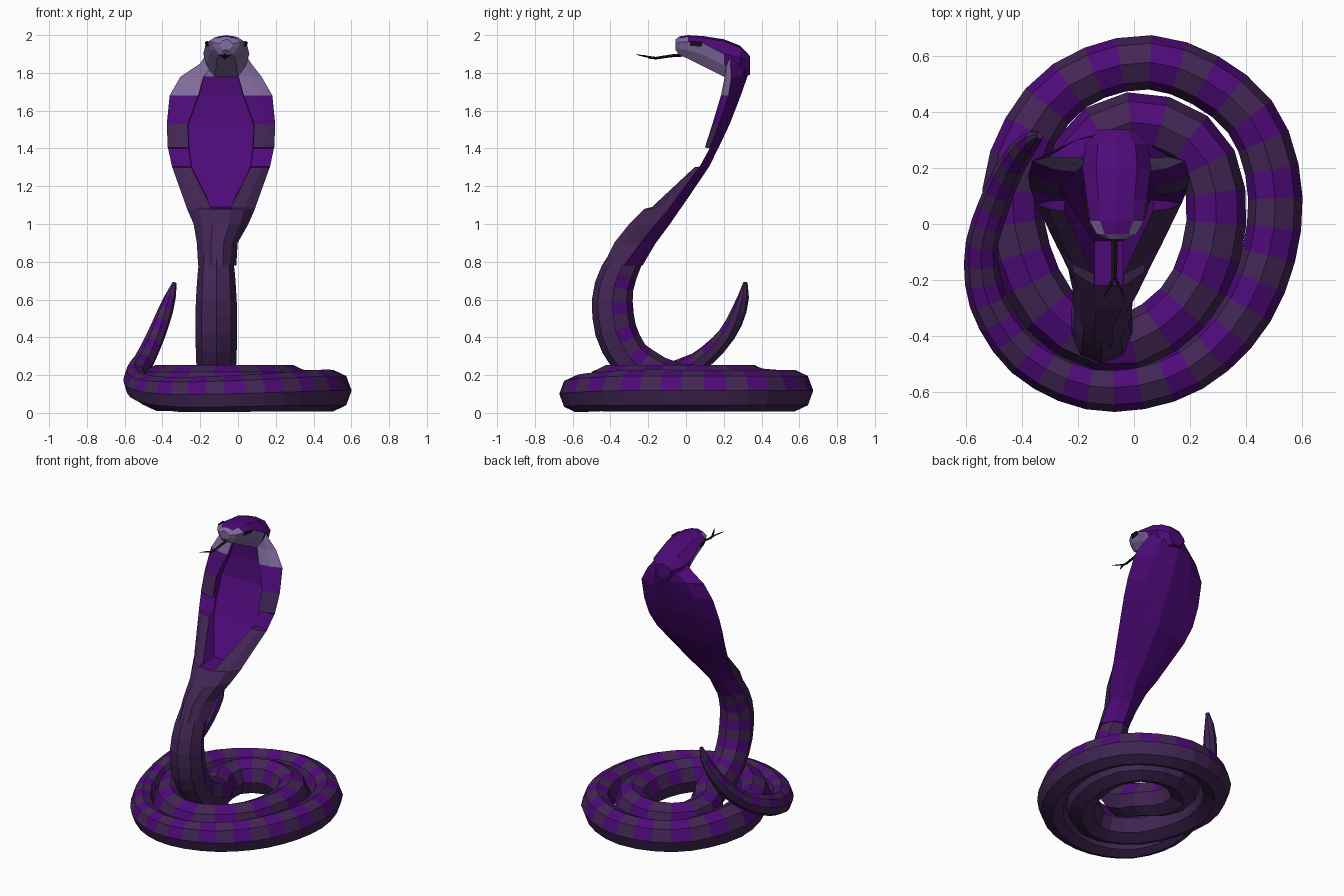
import bpy, bmesh, math
from mathutils import Vector

if "Cube" in bpy.data.objects:
    bpy.data.objects.remove(bpy.data.objects["Cube"], do_unlink=True)


def material(name, rgb):
    m = bpy.data.materials.new(name)
    m.use_nodes = True
    m.diffuse_color = (*rgb, 1)
    m.node_tree.nodes["Principled BSDF"].inputs["Base Color"].default_value = (*rgb, 1)
    m.node_tree.nodes["Principled BSDF"].inputs["Roughness"].default_value = 0.8
    return m


MATS = [material("violet", (0.076, 0.003, 0.19)),
        material("dusky_plum", (0.055, 0.019, 0.09)),
        material("pale_lavender", (0.22, 0.15, 0.34)),
        material("near_black", (0.012, 0.006, 0.006))]
VIOLET, PLUM, LAVENDER, BLACK = range(4)


def loft(name, rings, colour):
    """Skin closed rings; colour(ring index, side index) picks the material."""
    bm = bmesh.new()
    rows = [[bm.verts.new(p) for p in ring] for ring in rings]
    n = len(rows[0])
    for i in range(len(rows) - 1):
        for j in range(n):
            k = (j + 1) % n
            f = bm.faces.new((rows[i][j], rows[i][k], rows[i + 1][k], rows[i + 1][j]))
            f.material_index = colour(i, j)
    for i, row in ((0, rows[0]), (len(rows) - 2, rows[-1])):
        bm.faces.new(row).material_index = colour(i, n // 2)
    bmesh.ops.recalc_face_normals(bm, faces=bm.faces)
    mesh = bpy.data.meshes.new(name)
    bm.to_mesh(mesh)
    bm.free()
    for m in MATS:
        mesh.materials.append(m)
    ob = bpy.data.objects.new(name, mesh)
    bpy.context.collection.objects.link(ob)
    return ob


def smooth_path(points):
    """Catmull-Rom through the points, resampled with shorter steps where raised or thin."""
    pts = [Vector(p) for p in points]
    pts = [2 * pts[0] - pts[1]] + pts + [2 * pts[-1] - pts[-2]]
    fine = []
    for a, b, c, d in zip(pts, pts[1:], pts[2:], pts[3:]):
        for s in range(30):
            t = s / 30
            fine.append(0.5 * (2 * b + (c - a) * t + (2 * a - 5 * b + 4 * c - d) * t * t
                               + (3 * b - a - 3 * c + d) * t ** 3))
    fine.append(pts[-2])
    out, run = [fine[0]], 0
    for p, q in zip(fine, fine[1:]):
        run += (q - p).xyz.length
        if run >= (0.075 if q.z > .25 else max(.07, q.w)):
            out.append(q)
            run = 0
    return out


# Body: raised tail, two coils and rising neck, as (x, y, z, radius)
tail = [(-.335, .315, .69, .012), (-.37, .295, .58, .036), (-.43, .22, .42, .048),
        (-.495, .08, .28, .055), (-.545, -.1, .19, .06), (-.51, -.3, .13, .07),
        (-.36, -.49, .1, .08), (-.1, -.585, .1, .085), (.2, -.51, .11, .09)]
outer_coil = [(.42, -.27), (.505, .08), (.4, .4), (.08, .575), (-.25, .48)]
inner_coil = [(-.42, .2), (-.41, -.08), (-.28, -.33), (-.04, -.43), (.2, -.27), (.295, .02),
              (.23, .27), (.01, .365), (-.18, .27), (-.2, .08)]
neck = [(-.08, .16, .1), (-.25, .24, .105), (-.36, .4, .11), (-.39, .57, .109),
        (-.375, .69, .102), (-.325, .8, .092), (-.27, .88, .07)]
path = smooth_path(tail + [(x, y, .118, .097) for x, y in outer_coil]
                   + [(x, y, .132, .107) for x, y in inner_coil]
                   + [(-.115, y, z, r) for y, z, r in neck])
rings = []
for i, p in enumerate(path):
    t = (path[min(i + 1, len(path) - 1)] - path[max(i - 1, 0)]).xyz.normalized()
    rising = i > len(path) * .6 and p.z > .2
    side = Vector((1, 0, 0)) if rising else Vector((0, 0, 1)).cross(t).normalized()
    back = t.cross(side).normalized()
    tall = 1.0 if p.z > .25 else 1.13
    rings.append([p.xyz + p.w * (side * math.cos(a) + back * math.sin(a) * tall)
                  for a in (math.tau * k / 8 for k in range(8))])
loft("coiled_body", rings, lambda i, j: VIOLET if j < 4 and i % 2 else PLUM)

# Hood: (z, half width, back y, edge y, front y, panel y, panel fraction)
hood = [(.78, .101, -.23, -.33, -.438, -.438, .3), (.9, .108, -.16, -.24, -.38, -.38, .3),
        (1, .145, -.085, -.16, -.3, -.3, .3), (1.08, .18, -.03, -.09, -.22, -.22, .28),
        (1.09, .183, -.022, -.085, -.18, -.06, .28), (1.3, .258, .12, .07, .045, .09, .6),
        (1.305, .26, .123, .073, .085, .093, .6), (1.4, .28, .17, .125, .13, .14, .6),
        (1.405, .282, .173, .127, .1, .142, .6), (1.53, .287, .232, .175, .14, .198, .6),
        (1.68, .272, .29, .225, .185, .215, .43), (1.78, .215, .325, .24, .205, .21, .42),
        (1.85, .135, .338, .235, .205, .205, .42), (1.89, .11, .33, .235, .205, .205, .42)]


def mirrored(half, make):
    """Close a ring from its right half, first and last points on the centre line."""
    return [make(s * a, b) for s, pts in ((1, half), (-1, half[-2:0:-1])) for a, b in pts]


def hood_ring(z, w, back, edge, front, panel, f):
    half = [(0, back), (.55, back - .025), (1, edge), ((f + 1.3) / 2.3, front * .65 + edge * .35),
            (f + .01, front), (f, panel), (0, panel)]
    cx = -.11 if z < .95 else -.09 if z < 1.8 else -.065
    return mirrored(half, lambda a, y: Vector((cx + w * a, y, z)))


def hood_colour(i, j):
    z = (hood[i][0] + hood[i + 1][0]) / 2
    strip = min(j, 11 - j)
    if strip < 2:
        return VIOLET
    if strip > 3:
        return LAVENDER if z > 1.78 else PLUM if z < 1.08 else VIOLET
    if z > 1.6 and hood[i][0] > 1.6:
        return LAVENDER
    return PLUM if z < 1.302 or 1.402 < z < 1.53 else VIOLET


loft("hood", [hood_ring(*h) for h in hood], hood_colour)

# Head: (y, half width, top z, brow z, chin z)
head = [(.338, .06, 1.89, 1.86, 1.79), (.285, .112, 1.945, 1.88, 1.77), (.2, .122, 1.978, 1.9, 1.78),
        (.09, .108, 1.995, 1.958, 1.835), (.01, .097, 2, 1.965, 1.875),
        (-.035, .072, 1.993, 1.962, 1.895), (-.055, .035, 1.978, 1.955, 1.92)]
HEAD_X = -.062


def head_ring(y, w, top, brow, chin):
    half = [(0, top), (.6, top - .01), (1, brow), (.85, (brow + chin) / 2), (.5, chin), (0, chin)]
    return mirrored(half, lambda a, z: Vector((HEAD_X + w * a, y, z)))


def head_colour(i, j):
    strip = min(j, 9 - j)
    if i < 1 or strip < 1 and i < 5:
        return VIOLET
    return VIOLET if strip < 2 and i < 4 or strip < 3 and i < 2 else LAVENDER


loft("head", [head_ring(*h) for h in head], head_colour)

# Eyes: thin slanted plates under the brows
for s, name in ((1, "left_eye"), (-1, "right_eye")):
    outline = [(.09, .02, 1.942), (.1, .085, 1.94), (.106, .085, 1.962), (.096, .02, 1.968)]
    loft(name, [[Vector((HEAD_X + s * (x + d), y, z)) for x, y, z in outline]
                for d in (0, .008)], lambda i, j: BLACK)


# Forked tongue
def strand(name, points):
    shape = [(1, 0), (0, 1), (-1, 0), (0, -1)]
    loft(name, [[Vector((x + r * a, y, z + r * b * .7)) for a, b in shape]
                for x, y, z, r in points], lambda i, j: BLACK)


TX = HEAD_X - .008
strand("tongue", [(TX, .02, 1.898, .014), (TX, -.08, 1.89, .011), (TX, -.16, 1.878, .01),
                  (TX, -.2, 1.883, .01)])
for s, name in ((1, "left_tongue_tip"), (-1, "right_tongue_tip")):
    strand(name, [(TX, -.185, 1.882, .007), (TX + s * .018, -.225, 1.89, .007),
                  (TX + s * .038, -.265, 1.897, .001)])
